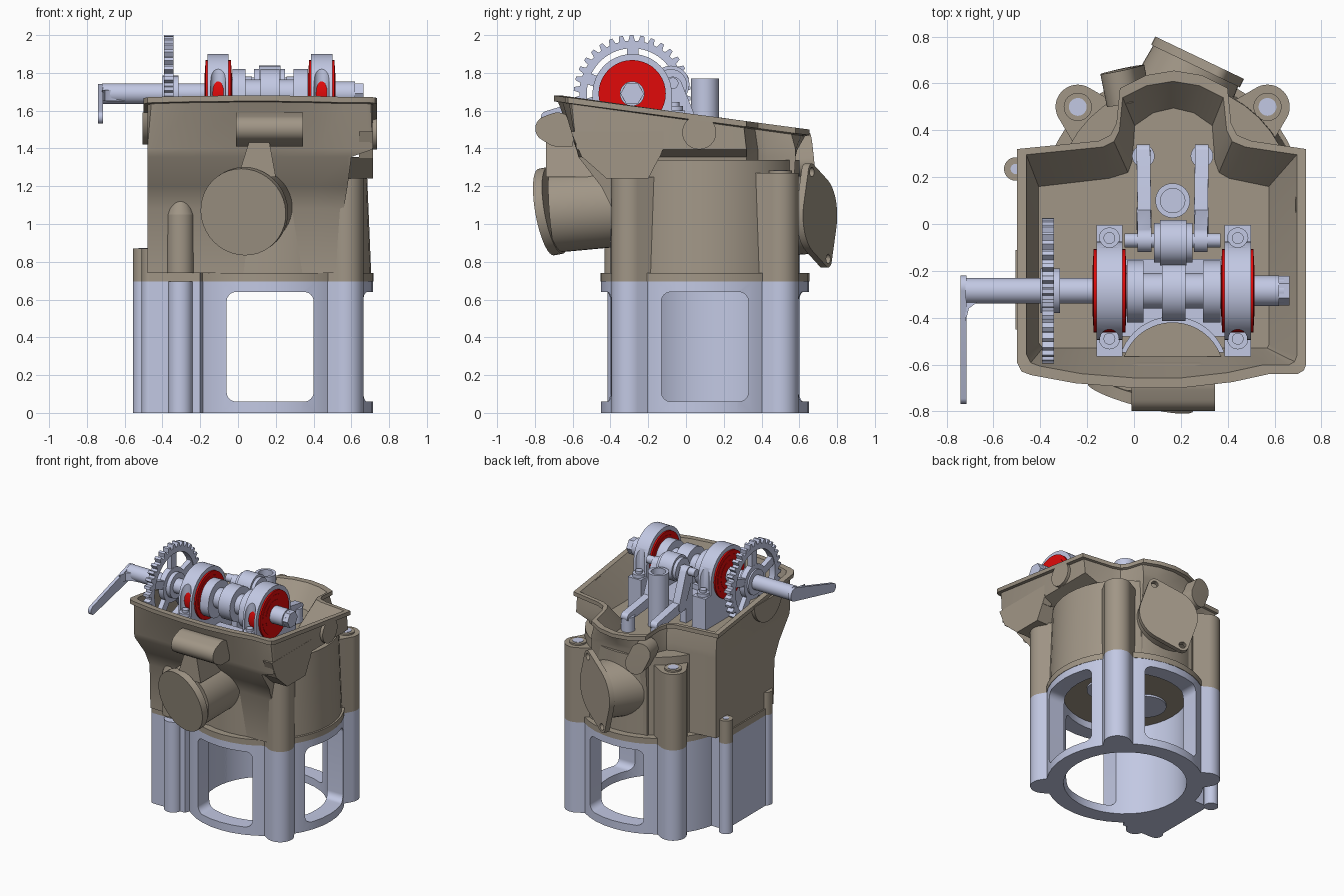
import bpy, bmesh, math
from mathutils import Vector as V

cube = bpy.data.objects.get("Cube")
if cube:
    bpy.data.objects.remove(cube)


def material(name, rgb):
    m = bpy.data.materials.new(name)
    m.use_nodes = True
    m.diffuse_color = (*rgb, 1)
    m.node_tree.nodes["Principled BSDF"].inputs["Base Color"].default_value = (*rgb, 1)
    return m


BROWN = material("warm grey casting", (0.355, 0.305, 0.24))
BLUE = material("pale blue steel", (0.54, 0.58, 0.77))
RED = material("red bearing", (0.75, 0.003, 0.003))
X, Y, Z = V((1, 0, 0)), V((0, 1, 0)), V((0, 0, 1))


def finish(name, bm, mat):
    bmesh.ops.recalc_face_normals(bm, faces=bm.faces)
    me = bpy.data.meshes.new(name)
    bm.to_mesh(me)
    bm.free()
    me.materials.append(mat)
    me.shade_smooth()
    me.set_sharp_from_angle(angle=math.radians(32))
    ob = bpy.data.objects.new(name, me)
    bpy.context.collection.objects.link(ob)
    return ob


def disc(p, axis, r, n=40):
    """Ring of points around an axis."""
    a = V(axis).normalized()
    u = a.cross(Z if abs(a.z) < 0.9 else X).normalized()
    w = a.cross(u)
    return [V(p) + (u * math.cos(2 * math.pi * i / n) + w * math.sin(2 * math.pi * i / n)) * r
            for i in range(n)]


def hull(name, pts, mat):
    """Convex solid around points."""
    bm = bmesh.new()
    res = bmesh.ops.convex_hull(bm, input=[bm.verts.new(p) for p in pts])
    junk = {g for k in ("geom_interior", "geom_unused") for g in res[k]
            if isinstance(g, bmesh.types.BMVert)}
    bmesh.ops.delete(bm, geom=list(junk), context="VERTS")
    bmesh.ops.dissolve_limit(bm, angle_limit=0.01, verts=bm.verts, edges=bm.edges)
    return finish(name, bm, mat)


def box(name, xs, ys, zs, mat):
    return hull(name, [(x, y, z) for x in xs for y in ys for z in zs], mat)


def tube(name, p0, p1, r0, mat, r1=None, n=40):
    d = V(p1) - V(p0)
    return hull(name, disc(p0, d, r0, n) + disc(p1, d, r1 or r0, n), mat)


def post(name, x, y, z0, z1, r, mat, r1=None):
    return tube(name, (x, y, z0), (x, y, z1), r, mat, r1)


def lug(name, x, y, z0, z1, mat):
    """Tapered arm from the bore centre out to a stud."""
    return hull(name, [p for c, r in (((BX, BY), 0.24), ((x, y), 0.095)) for z in (z0, z1)
                       for p in disc((*c, z), Z, r)], mat)


def loft(name, rings, mat, closed=False):
    bm = bmesh.new()
    vs = [[bm.verts.new(p) for p in r] for r in rings]
    n = len(vs[0])
    for a, b in zip(vs, vs[1:] + (vs[:1] if closed else [])):
        for i in range(n):
            bm.faces.new((a[i], a[(i + 1) % n], b[(i + 1) % n], b[i]))
    if not closed:
        bm.faces.new(vs[0])
        bm.faces.new(vs[-1])
    return finish(name, bm, mat)


def prism(name, pts, axis, a, b, mat):
    """Extrude a 2D profile along an axis."""
    put = {"x": lambda u, v, t: (t, u, v), "y": lambda u, v, t: (u, t, v),
           "z": lambda u, v, t: (u, v, t)}[axis]
    return loft(name, [[put(u, v, t) for u, v in pts] for t in (a, b)], mat)


def arc(cx, cy, r, a0, a1, n=24):
    return [(cx + r * math.cos(math.radians(a0 + (a1 - a0) * i / n)),
             cy + r * math.sin(math.radians(a0 + (a1 - a0) * i / n))) for i in range(n + 1)]


def cut(targets, cutters):
    for ob in targets:
        for c in cutters:
            ob.modifiers.new("cut", "BOOLEAN").object = c
        bpy.context.view_layer.update()
        me = bpy.data.meshes.new_from_object(ob.evaluated_get(bpy.context.evaluated_depsgraph_get()))
        ob.modifiers.clear()
        ob.data = me
        me.set_sharp_from_angle(angle=math.radians(32))
    for c in cutters:
        bpy.data.objects.remove(c)


# Cylinder barrel with stud lugs and chain tunnel
BX, BY = 0.165, 0.1
STUDS = [(-0.24, 0.5), (0.57, 0.5), (0.57, -0.3)]
TUNNEL = [(-0.45, 0.22), (-0.49, 0.18), (-0.49, -0.33), (-0.47, -0.36), (-0.2, -0.36), (0, 0.22)]
EARS = [(-0.505, 0.235), (-0.46, -0.31)]
barrel = [post("barrel", BX, BY, 0, 0.695, 0.55, BLUE),
          prism("barrel_chain_tunnel", TUNNEL, "z", 0, 0.695, BLUE),
          post("barrel_front_boss", -0.305, -0.35, 0, 0.695, 0.065, BLUE)]
barrel += [post("barrel_ear", x, y, 0, 0.695, 0.05, BLUE) for x, y in EARS]
barrel += [lug("barrel_stud_column", x, y, 0, 0.695, BLUE) for x, y in STUDS]
bore = post("bore_cutter", BX, BY, -0.1, 0.8, 0.43, BLUE)
window = hull("window_cutter", [p for x in (-0.01, 0.35) for z in (0.11, 0.59) for y in (-1, 1)
                                for p in disc((x, y, z), Y, 0.05)], BLUE)
side = hull("side_window_cutter", [p for y in (-0.08, 0.28) for z in (0.11, 0.59) for x in (0.2, 1)
                                   for p in disc((x, y, z), X, 0.05)], BLUE)
cut(barrel, [bore, window, side])

# Joint plate between barrel and head, with valve heads below
post("joint_plate", BX, BY, 0.695, 0.74, 0.553, BROWN)
prism("joint_tunnel_plate", TUNNEL, "z", 0.695, 0.745, BROWN)
for x, y in STUDS:
    lug("joint_lug", x, y, 0.695, 0.74, BROWN)
for dx, r in ((-0.18, 0.15), (0.18, 0.13)):
    post("valve_head", BX + dx, BY, 0.68, 0.7, r, BLUE)

# Head casting: lofted open box with a sloping rim
OUT = [(-0.5, -0.59), (-0.48, -0.63), (-0.44, -0.645), (-0.25, -0.68), (0, -0.7), (0.2, -0.7),
       (0.42, -0.675), (0.58, -0.64), (0.7, -0.64), (0.725, -0.625), (0.735, -0.6), (0.735, 0.32),
       (0.5, 0.355), (0.44, 0.38), (0.415, 0.43), (0.4, 0.58), (0.29, 0.635), (0.17, 0.655),
       (0.05, 0.635), (-0.06, 0.58), (-0.075, 0.43), (-0.1, 0.38), (-0.15, 0.355), (-0.5, 0.32)]


def clamped(z, x0, x1, y0, y1):
    return [(min(max(x, x0), x1), min(max(y, y0), y1), z) for x, y in OUT]


def rim(s, drop):
    return [(0.12 + (x - 0.12) * s, -0.05 + (y + 0.05) * s, 1.587 - 0.133 * y - drop) for x, y in OUT]


floor = [(BX + (x - BX) * (0.86 if x < -0.12 else 0.72), y - 0.16 if y > 0 else max(y * 0.86, -0.53), 1.36)
         for x, y in OUT]
loft("head_casting", [clamped(0.74, -0.48, 0.56, -0.38, 0.56), clamped(1.08, -0.48, 0.56, -0.39, 0.56),
                      clamped(1.2, -0.48, 0.58, -0.45, 0.57), clamped(1.355, -0.48, 0.6, -0.57, 0.58),
                      clamped(1.395, -0.48, 0.712, -0.58, 0.59),
                      rim(0.965, 0.035), rim(1, 0.03), rim(1, 0), rim(0.935, 0), floor], BROWN)
hull("head_barrel", [p for x, z in ((BX, 0.74), (0.205, 0.74), (BX, 1.34), (0.18, 1.34))
                     for p in disc((x, BY, z), Z, 0.5)], BROWN)
prism("side_pocket", [(-0.55, 1.355), (-0.42, 1.24), (-0.2, 1.24), (-0.14, 1.355)], "x", 0.5, 0.714, BROWN)
prism("side_pocket_wall", [(-0.61, 1.49), (-0.55, 1.35), (-0.14, 1.35), (-0.12, 1.4), (-0.12, 1.49)],
      "x", 0.64, 0.714, BROWN)
for (x, y), top in zip(STUDS, (1.28, 1.27, 1.25)):
    lug("head_stud_column", x, y, 0.74, top, BROWN)
    post("head_stud_seat", x, y, top, top + 0.012, 0.06, BROWN)
    post("head_stud", x, y, top, top + 0.015, 0.038, BLUE)
post("front_boss", -0.305, -0.36, 0.74, 1.05, 0.072, BROWN)
post("front_boss_tip", -0.305, -0.36, 1.05, 1.15, 0.072, BROWN, 0.04)
for x, y in EARS:
    post("tunnel_ear", x, y, 0.695, 0.87, 0.05, BROWN)
    post("tunnel_ear_bolt", x, y, 0.87, 0.873, 0.022, BLUE)

# Front pipe, its bracket and the bar under the rim
mouth, root = V((0.03, -0.73, 1.065)), V((0.08, -0.3, 1.1))
step = V((0.25, 0.95, 0.17)).normalized()
tube("front_pipe", mouth + step * 0.03, root, 0.222, BROWN, 0.215)
tube("front_pipe_collar", mouth - step * 0.01, mouth + step * 0.04, 0.233, BROWN)
prism("pipe_bracket", [(0, 1.25), (0.06, 1.44), (0.165, 1.44), (0.2, 1.25)], "y", -0.74, -0.45, BROWN)
hull("front_bar", [p for x in (-0.01, 0.345) for y, z, r in ((-0.73, 1.505, 0.068), (-0.68, 1.5, 0.09))
                   for p in disc((x, y, z), X, r)] +
     [(x, -0.6, z) for x in (-0.01, 0.345) for z in (1.41, 1.5)], BROWN)

# Rear port with its two-bolt flange
d, t, c = V((0.43, 0.9, 0)).normalized(), V((-0.9, 0.43, 0)).normalized(), V((0.28, 0.71, 1.045))
holes = [c - t * 0.1 + Z * 0.23, c + t * 0.1 - Z * 0.23]
tube("rear_port", c - d * 0.02, c - d * 0.4, 0.2, BROWN, 0.23)
flange = hull("rear_flange", [p for q, r in ((c, 0.21), (holes[0], 0.045), (holes[1], 0.045))
                              for k in (0, 0.04) for p in disc(q - d * k, d, r)], BROWN)
cut([flange], [tube("hole_cutter", q - d * 0.1, q + d * 0.1, 0.025, BROWN) for q in holes])

# Small bosses on the back, right and left
away = V((-0.2, 1, 0.05))
hull("rear_pill_boss", [p for q in ((-0.07, 0.655, 1.41), (-0.03, 0.665, 1.32)) for k in (0, 0.14)
                        for p in disc(V(q) - away * k, away, 0.075)], BROWN)
tube("right_boss", (0.69, 0.07, 1.485), (0.735, 0.07, 1.485), 0.09, BROWN)
prism("left_boss", arc(-0.28, 1.59, 0.17, 180, 360), "x", -0.505, -0.47, BROWN)

# Camshaft with lobes, nut and lever
CY, CZ = -0.285, 1.69


def on_shaft(name, x0, x1, r, mat, n=40):
    return tube(name, (x0, CY, CZ), (x1, CY, CZ), r, mat, n=n)


on_shaft("camshaft", -0.72, 0.64, 0.055, BLUE)
on_shaft("camshaft_end", 0.5, 0.62, 0.065, BLUE)
on_shaft("camshaft_nut", 0.62, 0.665, 0.062, BLUE, 6)
on_shaft("camshaft_core", -0.05, 0.39, 0.075, BLUE)
for x0, x1, bump in ((-0.03, 0.04, -0.025), (0.12, 0.22, 0.02), (0.295, 0.37, -0.025)):
    hull("cam_lobe", [p for x in (x0, x1) for q, r in (((x, CY, CZ), 0.13), ((x, CY + bump, CZ - 0.03), 0.11))
                      for p in disc(q, X, r)], BLUE)
hull("lever_arm", [p for x in (-0.74, -0.715) for q, r in (((x, -0.27, 1.69), 0.05), ((x, -0.735, 1.565), 0.033))
                   for p in disc(q, X, r)], BLUE)
prism("lever_gusset", [(-0.72, -0.42), (-0.705, -0.36), (-0.67, -0.335), (-0.6, -0.325), (-0.72, -0.32)],
      "z", 1.65, 1.71, BLUE)

# Chain sprocket: toothed ring, spokes and hub
TEETH = 34
profile = [(2 * math.pi * (i + f) / TEETH, r) for i in range(TEETH)
           for f, r in ((0, 0.28), (0.22, 0.28), (0.38, 0.31), (0.72, 0.31), (0.88, 0.28))]


def gear_ring(x, inner=None):
    return [(x, CY + (inner or r) * math.cos(a), CZ + (inner or r) * math.sin(a)) for a, r in profile]


loft("sprocket_ring", [gear_ring(-0.392), gear_ring(-0.342), gear_ring(-0.342, 0.24),
                       gear_ring(-0.392, 0.24)], BLUE, closed=True)
on_shaft("sprocket_hub", -0.388, -0.346, 0.13, BLUE)
on_shaft("sprocket_collar", -0.4, -0.315, 0.095, BLUE)
for i in range(5):
    r = V((0, math.cos(i * 1.2566 + 0.3), math.sin(i * 1.2566 + 0.3)))
    s = X.cross(r) * 0.03
    hull("sprocket_spoke", [V((x, CY, CZ)) + r * k + s * e for x in (-0.386, -0.348)
                            for k in (0.1, 0.25) for e in (-1, 1)], BLUE)

# Bearings, their caps with bolt pockets, and pedestals
for x in (-0.105, 0.443):
    for k, r in ((0.068, 0.178), (0.07, 0.148), (0.072, 0.11)):
        on_shaft("bearing_ring", x - k, x + k, r, RED)
    cap = prism("bearing_cap", arc(CY, CZ, 0.21, 0, 180) + [(CY - 0.21, 1.36), (CY + 0.21, 1.36)],
                "x", x - 0.056, x + 0.056, BLUE)
    box("bearing_pedestal", (x - 0.056, x + 0.056), (-0.565, -0.005), (1.36, 1.6), BLUE)
    cut([cap], [post("pocket_cutter", x, y, 1.62, 2, 0.04, BLUE) for y in (-0.49, -0.06)])
    for y in (-0.49, -0.06):
        post("cap_bolt_boss", x, y, 1.58, 1.625, 0.045, BLUE)
        post("cap_bolt", x, y, 1.61, 1.645, 0.025, BLUE)

# Cradle between the pedestals with the casting bulge in front
box("cam_cradle", (-0.06, 0.4), (-0.48, -0.15), (1.36, 1.43), BLUE)
prism("cradle_arch", arc(BX, -0.63, 0.235, 20, 160), "z", 1.36, 1.47, BLUE)
prism("casting_bulge", arc(BX, -0.64, 0.22, 20, 160), "z", 1.36, 1.48, BROWN)

# Forked rocker, valve tips and central plug tube
tube("rocker_roller", (0.085, -0.08, 1.735), (0.25, -0.08, 1.735), 0.085, BLUE)
tube("rocker_boss", (0.11, -0.08, 1.74), (0.225, -0.08, 1.74), 0.098, BLUE)
tube("rocker_pin", (-0.04, -0.07, 1.745), (0.37, -0.07, 1.745), 0.03, BLUE)
for s in (-1, 1):
    a, b = BX + s * 0.12, BX + s * 0.125
    for name, y0, z0, y1, z1, h in (("rocker_fork_arm", -0.07, 1.73, 0.03, 1.51, 0.05),
                                    ("rocker_finger", 0.0, 1.51, 0.31, 1.47, 0.04)):
        hull(name, [p for k in (-0.029, 0.029) for q, r in (((a + k, y0, z0), h), ((b + k, y1, z1), h - 0.01))
                    for p in disc(q, X, r)], BLUE)
    post("valve_tip", b, 0.29, 1.36, 1.47, 0.048, BLUE)
    box("rocker_support", (a - 0.025, a + 0.025), (-0.11, -0.03), (1.36, 1.72), BLUE)
plug = post("plug_tube", BX, 0.1, 1.36, 1.77, 0.074, BLUE)
cut([plug], [post("plug_cutter", BX, 0.1, 1.5, 1.9, 0.052, BLUE)])
